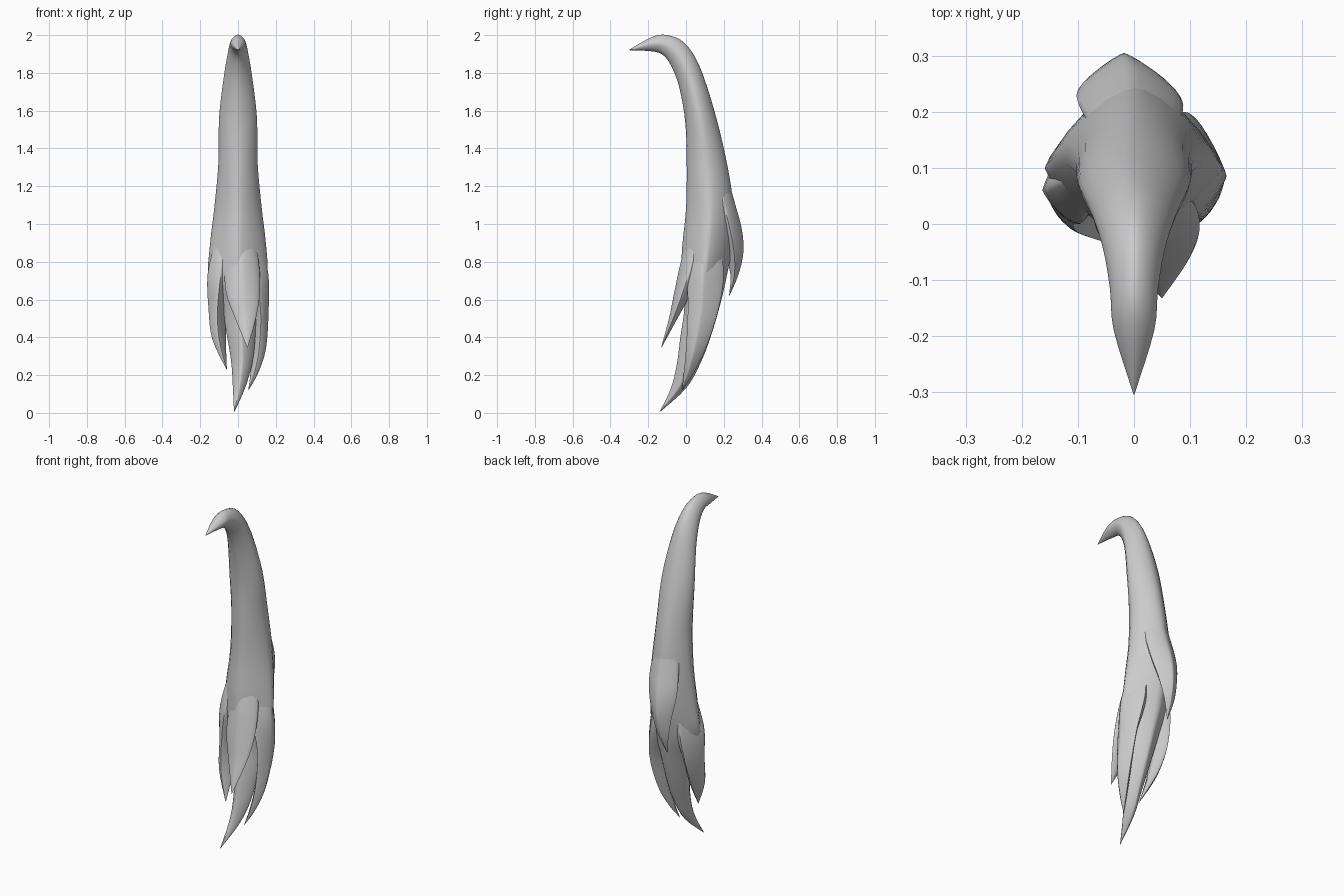
import bpy, math
from mathutils import Vector

SIDES = 24
STEPS = 4


def catmull(a, b, c, d, t):
    return [0.5 * (2 * q + (r - p) * t + (2 * p - 5 * q + 4 * r - s) * t * t
                   + (3 * q - p - 3 * r + s) * t ** 3)
            for p, q, r, s in zip(a, b, c, d)]


def loft(name, sections, lean=0.0, sharp=1.65):
    """Smooth tube. Section: centre x, half width, front y, front z, back y, back z.
    The cross-section turns from oval to diamond (sharp) further down."""
    n = len(sections)
    rows = []
    for i in range(n - 1):
        a, b = sections[max(i - 1, 0)], sections[i]
        c, d = sections[i + 1], sections[min(i + 2, n - 1)]
        rows += [catmull(a, b, c, d, k / STEPS) for k in range(STEPS)]
    rows.append(sections[-1])
    verts, faces = [], []
    for x, rx, fy, fz, by, bz in rows:
        centre = Vector((x, (fy + by) / 2, (fz + bz) / 2))
        axis = Vector((0, (by - fy) / 2, (bz - fz) / 2))
        rx = max(rx, 0.001)
        power = 1.2 + (sharp - 1.2) * min(max((1.3 - centre.z) / 0.5, 0), 1)
        for k in range(SIDES):
            ang = 2 * math.pi * k / SIDES
            c, s = math.cos(ang), math.sin(ang)
            c = math.copysign(abs(c) ** power, c)
            s = math.copysign(abs(s) ** power, s)
            verts.append(centre + axis * s + Vector((rx * c, lean * rx * c, 0)))
    for r in range(len(rows) - 1):
        for k in range(SIDES):
            a, b = r * SIDES + k, r * SIDES + (k + 1) % SIDES
            faces.append((a, a + SIDES, b + SIDES, b))
    faces.append(tuple(range(SIDES)))
    faces.append(tuple(reversed(range((len(rows) - 1) * SIDES, len(rows) * SIDES))))
    mesh = bpy.data.meshes.new(name)
    mesh.from_pydata(verts, [], faces)
    obj = bpy.data.objects.new(name, mesh)
    bpy.context.collection.objects.link(obj)
    bpy.ops.object.select_all(action='DESELECT')
    obj.select_set(True)
    bpy.context.view_layer.objects.active = obj
    bpy.ops.object.mode_set(mode='EDIT')
    bpy.ops.mesh.select_all(action='SELECT')
    bpy.ops.mesh.normals_make_consistent(inside=False)
    bpy.ops.object.mode_set(mode='OBJECT')
    bpy.ops.object.shade_smooth_by_angle(angle=math.radians(60))
    return obj


# Main lock: hooked tip at the top, sweeping down to the longest point
loft("main_lock", [
    (0, 0.001, -0.304, 1.92, -0.302, 1.922),
    (0, 0.036, -0.20, 1.916, -0.18, 1.99),
    (0, 0.043, -0.13, 1.90, -0.10, 2.0),
    (0, 0.055, -0.08, 1.84, -0.01, 1.96),
    (0, 0.075, -0.035, 1.72, 0.07, 1.84),
    (0, 0.10, -0.003, 1.53, 0.15, 1.60),
    (0, 0.104, 0.004, 1.30, 0.213, 1.34),
    (0, 0.125, 0.0, 1.08, 0.25, 1.10),
    (0, 0.149, -0.02, 0.88, 0.245, 0.89),
    (0, 0.155, -0.025, 0.72, 0.215, 0.72),
    (0.01, 0.10, -0.008, 0.57, 0.18, 0.57),
    (0.018, 0.075, -0.03, 0.40, 0.13, 0.40),
    (0.02, 0.055, -0.048, 0.26, 0.075, 0.26),
    (0.005, 0.032, -0.08, 0.13, 0.0, 0.13),
    (-0.02, 0.001, -0.14, 0.005, -0.138, 0.005)], sharp=1.5)

# Side strands, ending in separate points
loft("left_strand", [
    (-0.06, 0.05, 0.06, 0.95, 0.16, 0.95),
    (-0.09, 0.07, 0.005, 0.74, 0.19, 0.74),
    (-0.108, 0.048, 0.0, 0.55, 0.16, 0.55),
    (-0.10, 0.036, -0.015, 0.39, 0.09, 0.39),
    (-0.06, 0.001, -0.03, 0.23, -0.028, 0.23)], lean=0.5)
loft("right_strand", [
    (0.06, 0.05, 0.06, 0.95, 0.17, 0.95),
    (0.09, 0.07, 0.012, 0.74, 0.20, 0.74),
    (0.12, 0.042, 0.01, 0.54, 0.17, 0.54),
    (0.112, 0.036, 0.0, 0.34, 0.105, 0.34),
    (0.086, 0.02, -0.012, 0.21, 0.04, 0.21),
    (0.055, 0.001, -0.022, 0.12, -0.02, 0.12)], lean=-0.25)

# Front strand, crossing to the right
loft("front_strand", [
    (0.01, 0.06, 0.03, 1.0, 0.12, 1.0),
    (0.02, 0.09, -0.027, 0.80, 0.09, 0.80),
    (0.026, 0.09, -0.062, 0.64, 0.03, 0.64),
    (0.04, 0.055, -0.09, 0.50, -0.045, 0.50),
    (0.05, 0.001, -0.132, 0.345, -0.13, 0.345)], sharp=1.4)

# Back strand, flaring away from the main lock
loft("back_strand", [
    (0, 0.06, 0.09, 1.30, 0.205, 1.30),
    (-0.003, 0.09, 0.14, 1.10, 0.262, 1.10),
    (-0.012, 0.09, 0.17, 0.97, 0.296, 0.97),
    (-0.02, 0.065, 0.205, 0.85, 0.304, 0.85),
    (-0.03, 0.035, 0.235, 0.73, 0.277, 0.73),
    (-0.04, 0.001, 0.228, 0.62, 0.23, 0.62)], sharp=1.8)
